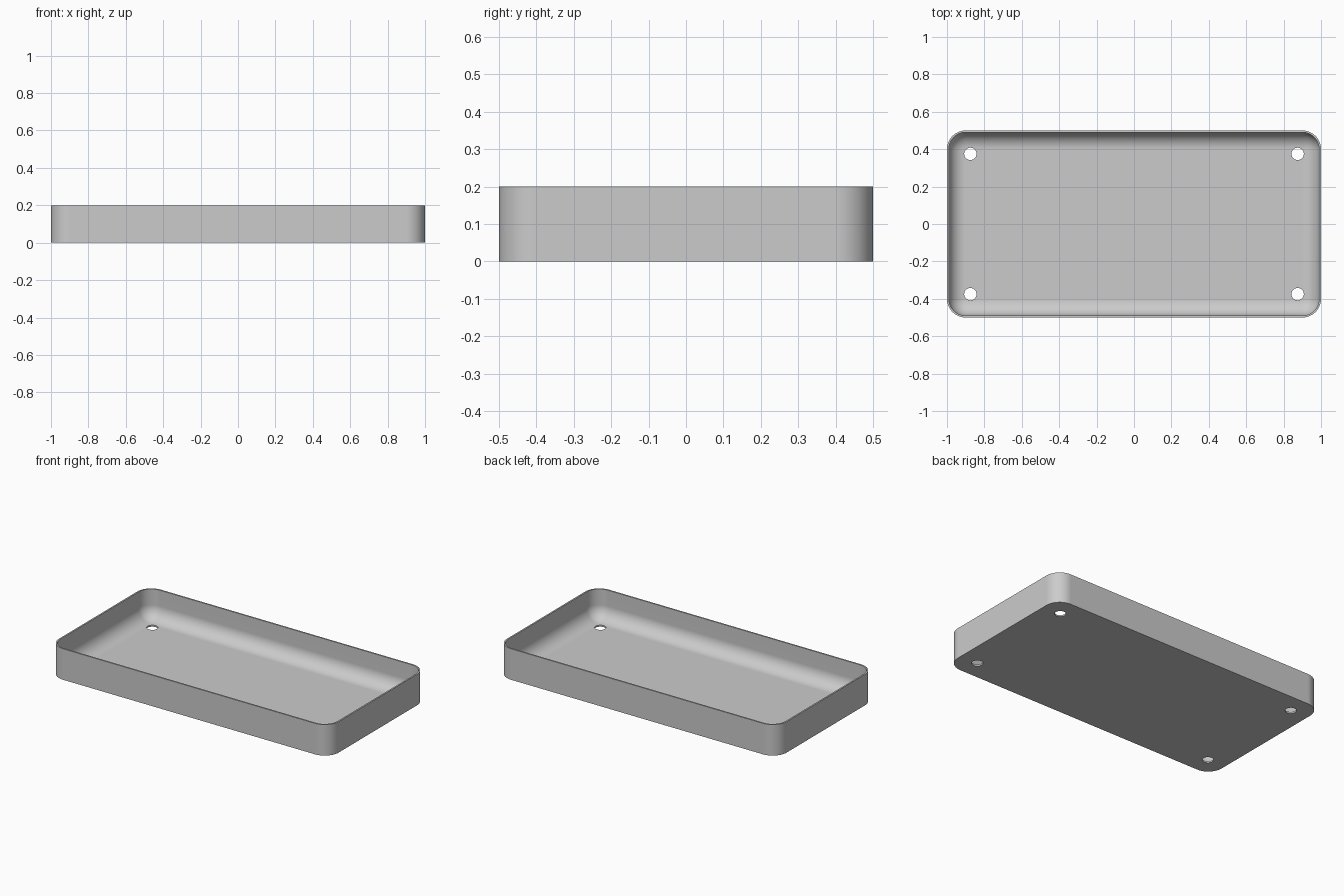
import bpy
import bmesh
from math import sin, cos, pi, radians
from mathutils import Matrix

cube = bpy.data.objects.get("Cube")
if cube:
    bpy.data.objects.remove(cube, do_unlink=True)

LENGTH, WIDTH, HEIGHT = 2.0, 1.0, 0.2
CORNER, WALL, FILLET = 0.1, 0.01, 0.088
HOLE_RADIUS, HOLE_X, HOLE_Y = 0.033, 0.875, 0.375
CORNER_STEPS, FILLET_STEPS = 12, 12

grey = bpy.data.materials.new("plain grey")
grey.use_nodes = True
colour = (0.6, 0.6, 0.6, 1)
grey.diffuse_color = colour
grey.node_tree.nodes["Principled BSDF"].inputs["Base Color"].default_value = colour


def rounded_ring(bm, inset, z):
    """Rounded rectangle of vertices, drawn in from the outer outline."""
    r = CORNER - inset
    cx, cy = LENGTH / 2 - CORNER, WIDTH / 2 - CORNER
    ring = []
    for quarter, (sx, sy) in enumerate([(1, 1), (-1, 1), (-1, -1), (1, -1)]):
        for i in range(CORNER_STEPS + 1):
            a = (quarter + i / CORNER_STEPS) * pi / 2
            ring.append(bm.verts.new((sx * cx + r * cos(a), sy * cy + r * sin(a), z)))
    return ring


def make_object(name, bm):
    bmesh.ops.recalc_face_normals(bm, faces=bm.faces[:])
    mesh = bpy.data.meshes.new(name)
    bm.to_mesh(mesh)
    bm.free()
    mesh.materials.append(grey)
    obj = bpy.data.objects.new(name, mesh)
    bpy.context.collection.objects.link(obj)
    return obj


# Tray shell: outer wall, rim, inner wall, floor fillet
bm = bmesh.new()
profile = [(0, 0), (0, HEIGHT), (WALL, HEIGHT)]
for i in range(FILLET_STEPS + 1):
    a = i / FILLET_STEPS * pi / 2
    profile.append((WALL + FILLET * (1 - cos(a)), WALL + FILLET * (1 - sin(a))))
rings = [rounded_ring(bm, inset, z) for inset, z in profile]
for low, high in zip(rings, rings[1:]):
    for i in range(len(low)):
        j = (i + 1) % len(low)
        bm.faces.new((low[i], low[j], high[j], high[i]))
bm.faces.new(rings[0])
bm.faces.new(rings[-1])
tray = make_object("tray", bm)

# Four drain holes through the floor
bm = bmesh.new()
for sx in (-1, 1):
    for sy in (-1, 1):
        bmesh.ops.create_cone(bm, cap_ends=True, segments=32, radius1=HOLE_RADIUS,
                              radius2=HOLE_RADIUS, depth=HEIGHT / 2,
                              matrix=Matrix.Translation((sx * HOLE_X, sy * HOLE_Y, 0)))
cutter = make_object("hole_cutter", bm)
cutter.hide_render = True

bpy.ops.object.select_all(action="DESELECT")
tray.select_set(True)
bpy.context.view_layer.objects.active = tray
cut = tray.modifiers.new("holes", "BOOLEAN")
cut.operation = "DIFFERENCE"
cut.solver = "EXACT"
cut.object = cutter
bpy.ops.object.modifier_apply(modifier=cut.name)
bpy.data.objects.remove(cutter, do_unlink=True)

# Smooth curves, crisp rims, flat floor
bpy.ops.object.shade_smooth_by_angle(angle=radians(30))
weighted = tray.modifiers.new("flat floor normals", "WEIGHTED_NORMAL")
weighted.keep_sharp = True
